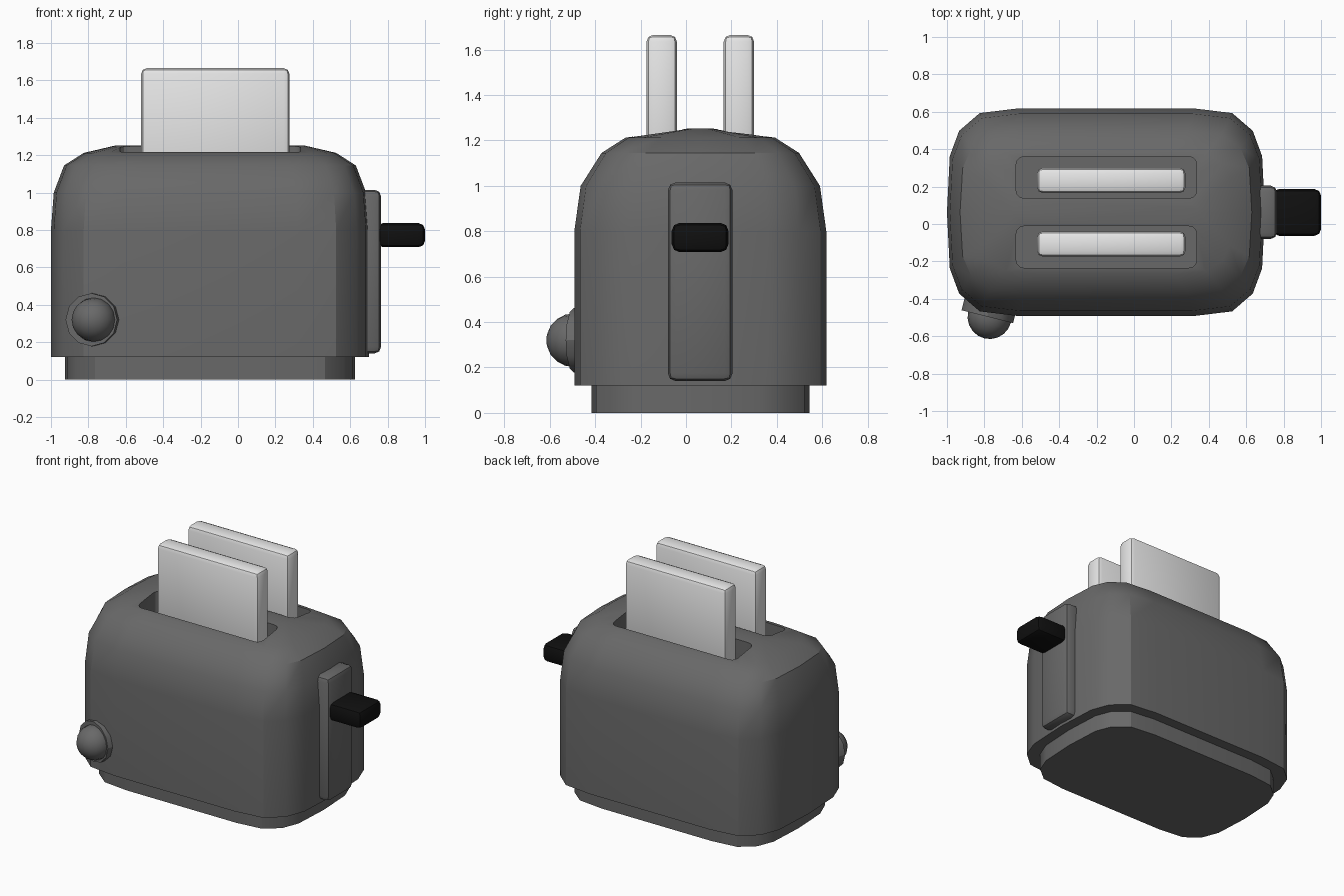
import bpy
import bmesh
import math
from mathutils import Vector

cube = bpy.data.objects.get("Cube")
if cube:
    bpy.data.objects.remove(cube, do_unlink=True)

CX, CY = -0.15, 0.063      # centre of the housing


def material(name, rgb):
    mat = bpy.data.materials.new(name)
    mat.use_nodes = True
    mat.diffuse_color = (*rgb, 1)
    mat.node_tree.nodes["Principled BSDF"].inputs["Base Color"].default_value = (*rgb, 1)
    return mat


grey = material("dark_grey", (0.14, 0.14, 0.14))
pale = material("pale_grey", (0.8, 0.8, 0.8))
black = material("black", (0.005, 0.005, 0.005))


def finish(name, bm, mat):
    bmesh.ops.recalc_face_normals(bm, faces=bm.faces)
    mesh = bpy.data.meshes.new(name)
    bm.to_mesh(mesh)
    bm.free()
    obj = bpy.data.objects.new(name, mesh)
    bpy.context.collection.objects.link(obj)
    mesh.materials.append(mat)
    return obj


def select(obj):
    bpy.ops.object.select_all(action='DESELECT')
    obj.select_set(True)
    bpy.context.view_layer.objects.active = obj


def smooth(obj, angle=30):
    select(obj)
    bpy.ops.object.shade_smooth_by_angle(angle=math.radians(angle))


def box(name, low, high, mat, bevel=0.0, segments=2, axis=None):
    """Box between two corners; bevels all edges or only those along an axis."""
    bm = bmesh.new()
    bmesh.ops.create_cube(bm, size=1)
    low, high = Vector(low), Vector(high)
    for v in bm.verts:
        v.co = (low + high) / 2 + v.co * (high - low)
    edges = [e for e in bm.edges if axis is None
             or abs((e.verts[0].co - e.verts[1].co)[axis]) > 1e-4]
    bmesh.ops.bevel(bm, geom=edges, offset=bevel, segments=segments,
                    profile=0.5, affect='EDGES')
    return finish(name, bm, mat)


# Quarter of the rounded plan outline, mirrored to a full loop
QUARTER = [(0.85, 0), (0.835, 0.30), (0.785, 0.435), (0.675, 0.53), (0.47, 0.555)]
HALF = QUARTER + [(-x, y) for x, y in reversed(QUARTER)]
OUTLINE = HALF + [(x, -y) for x, y in reversed(HALF[1:-1])]


def stack(name, rings, mat):
    """Loft the plan outline through rings of (half x, half y, z)."""
    bm = bmesh.new()
    loops = [[bm.verts.new((CX + x * hx / 0.85, CY + y * hy / 0.555, z))
              for x, y in OUTLINE] for hx, hy, z in rings]
    n = len(OUTLINE)
    for a, b in zip(loops, loops[1:]):
        for i in range(n):
            j = (i + 1) % n
            bm.faces.new((a[i], a[j], b[j], b[i]))
    bm.faces.new(loops[0])
    bm.faces.new(loops[-1])
    bmesh.ops.remove_doubles(bm, verts=bm.verts, dist=0.0005)
    return finish(name, bm, mat)


# Housing with a domed top
housing = stack("housing", [
    (0.85, 0.555, 0.12), (0.85, 0.555, 0.80), (0.835, 0.527, 1.0),
    (0.78, 0.435, 1.145), (0.675, 0.33, 1.212), (0.50, 0.05, 1.253)], grey)
smooth(stack("base", [(0.775, 0.48, 0), (0.775, 0.48, 0.13)], grey))

# Two slots with a slice of bread in each
for side, label in ((-1, "front"), (1, "back")):
    y0, y1 = sorted((CY + side * 0.075, CY + side * 0.297))
    cutter = box(label + "_slot_cutter", (-0.63, y0, 1.05), (0.335, y1, 1.6),
                 grey, 0.04, 3, axis=2)
    cutter.hide_render = True
    mod = housing.modifiers.new("slot", 'BOOLEAN')
    mod.operation = 'DIFFERENCE'
    mod.solver = 'EXACT'
    mod.object = cutter
    select(housing)
    bpy.ops.object.modifier_apply(modifier=mod.name)
    bpy.data.objects.remove(cutter, do_unlink=True)

    y0, y1 = sorted((CY + side * 0.103, CY + side * 0.237))
    smooth(box(label + "_bread_slice", (-0.518, y0, 1.04), (0.275, y1, 1.665),
               pale, 0.03))
smooth(housing)

# Lever track and handle on the end
smooth(box("lever_track", (0.62, -0.08, 0.14), (0.765, 0.205, 1.015), grey, 0.035))
smooth(box("lever_handle", (0.74, -0.063, 0.708), (1.0, 0.187, 0.837), black, 0.035))


# Dial on the front corner, turned to follow the rounded wall
def dial_part(name, bm, y):
    obj = finish(name, bm, grey)
    obj.location = (-0.772, y, 0.32)
    obj.rotation_euler = (math.radians(90), 0, math.radians(-14))
    smooth(obj)


bm = bmesh.new()
bmesh.ops.create_cone(bm, cap_ends=True, segments=12, radius1=0.142,
                      radius2=0.142, depth=0.1)
dial_part("dial_ring", bm, -0.447)
bm = bmesh.new()
bmesh.ops.create_uvsphere(bm, u_segments=16, v_segments=10, radius=0.118)
dial_part("dial_knob", bm, -0.497)
